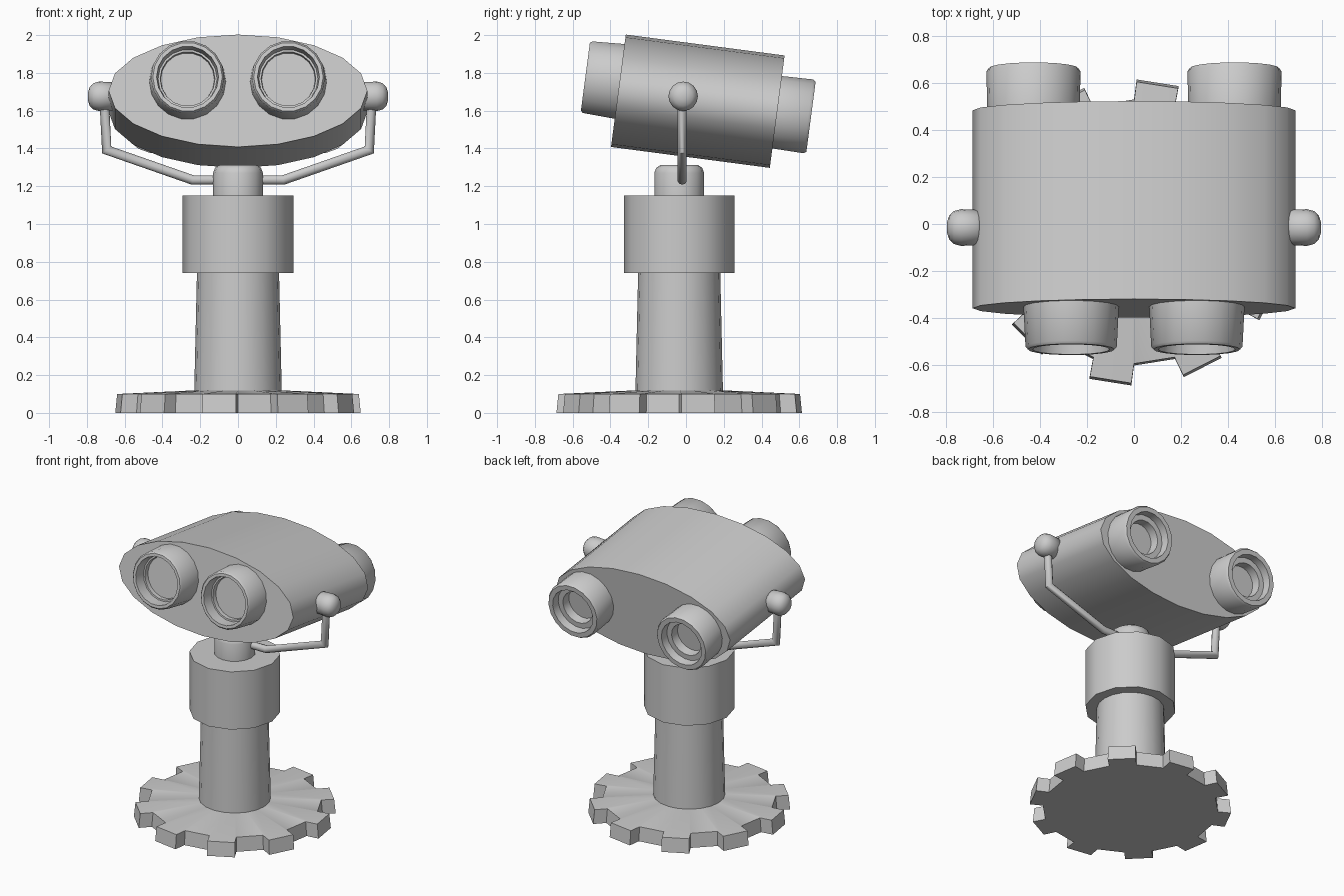
import bpy, math
from mathutils import Matrix, Vector

if "Cube" in bpy.data.objects:
    bpy.data.objects.remove(bpy.data.objects["Cube"])

YC = -0.036                     # centre line of the pedestal
TILT = Matrix.Translation((0, 0.0625, 1.65)) @ Matrix.Rotation(math.radians(-7.5), 4, 'X')


def make(name, verts, faces, mat=None, angle=40):
    me = bpy.data.meshes.new(name)
    me.from_pydata(verts, [], faces)
    if mat:
        me.transform(mat)
    ob = bpy.data.objects.new(name, me)
    bpy.context.collection.objects.link(ob)
    bpy.ops.object.select_all(action='DESELECT')
    ob.select_set(True)
    bpy.context.view_layer.objects.active = ob
    bpy.ops.object.mode_set(mode='EDIT')
    bpy.ops.mesh.select_all(action='SELECT')
    bpy.ops.mesh.normals_make_consistent(inside=False)
    bpy.ops.object.mode_set(mode='OBJECT')
    bpy.ops.object.shade_smooth_by_angle(angle=math.radians(angle))
    return ob


def stack(name, rings, mat=None, angle=40):
    """Bridge equal rings of points and cap both ends."""
    n = len(rings[0])
    verts = [p for r in rings for p in r]
    faces = [(k * n + i, k * n + (i + 1) % n, (k + 1) * n + (i + 1) % n, (k + 1) * n + i)
             for k in range(len(rings) - 1) for i in range(n)]
    faces += [tuple(reversed(range(n))), tuple(range(len(verts) - n, len(verts)))]
    return make(name, verts, faces, mat, angle)


def lathe(name, profile, n, mat=None, sx=1, sy=1, angle=40):
    """Revolve (radius, height) points about z."""
    rings = [[(r * sx * math.cos(2 * math.pi * i / n), r * sy * math.sin(2 * math.pi * i / n), h)
              for i in range(n)] for r, h in profile]
    return stack(name, rings, mat, angle)


# toothed foot plate
def gear(ro, ri, z):
    pts = []
    for t in range(10):
        c = 261 + 36 * t
        for r, a in ((ri, -9), (ro, -8), (ro, 8), (ri, 9)):
            a = math.radians(c + a)
            pts.append((r * math.cos(a), r * math.sin(a) + YC, z))
    return pts


plate_rings = [gear(0.65, 0.565, 0), gear(0.64, 0.557, 0.1), gear(0.22, 0.22, 0.12)]
stack("foot_plate", plate_rings, angle=25)

# pedestal
base = Matrix.Translation((0, YC, 0))
lathe("column", [(0.232, 0.1), (0.217, 0.76)], 20, base)
lathe("collar", [(0.293, 0.74), (0.293, 1.15)], 12, base)
lathe("neck", [(0.132, 1.14), (0.132, 1.27), (0.122, 1.297), (0.1, 1.312)], 16, base, angle=50)

# tilted oval housing
to_y = Matrix.Rotation(math.radians(-90), 4, 'X')
to_front = Matrix.Rotation(math.radians(90), 4, 'X')
lathe("housing", [(1, -0.424), (1, 0.424)], 20, TILT @ to_y, sx=0.685, sy=0.3)

# eyepieces, objective tubes, pivot knobs and yoke arms on both sides
eyepiece = [(0.203, 0.415), (0.194, 0.595), (0.184, 0.607), (0.164, 0.607),
            (0.156, 0.53), (0.145, 0.53), (0.142, 0.5), (0.01, 0.5)]
objective = [(0.196, 0.415), (0.2, 0.59), (0.19, 0.605), (0.157, 0.605),
             (0.152, 0.55), (0.115, 0.55), (0.11, 0.49), (0.01, 0.49)]
knob = [(0.05, 0.645), (0.075, 0.665), (0.078, 0.735), (0.07, 0.765), (0.05, 0.785), (0.02, 0.795)]
for s, side in ((-1, "left"), (1, "right")):
    lathe("eyepiece_" + side, eyepiece, 18,
          TILT @ Matrix.Translation((s * 0.267, 0, 0.05)) @ to_front)
    lathe("objective_" + side, objective, 18,
          TILT @ Matrix.Translation((s * 0.427, 0, -0.003)) @ to_y)
    lathe("pivot_knob_" + side, knob, 16,
          Matrix.Translation((0, -0.015, 1.676)) @ Matrix.Rotation(s * math.pi / 2, 4, 'Y'), angle=60)

    # bent rod swept with mitred corners
    path = [Vector(p) for p in ((s * 0.708, -0.02, 1.65), (s * 0.695, -0.02, 1.392),
                                (s * 0.24, -0.02, 1.233), (0, -0.02, 1.233))]
    rings = []
    for i, p in enumerate(path):
        d0 = (p - path[max(i - 1, 0)]).normalized()
        d1 = (path[min(i + 1, 3)] - p).normalized()
        d = (d0 + d1).normalized()
        side_v = d.cross(Vector((0, 1, 0)))
        stretch = 1 / max(d.dot(d1 if i < 3 else d0), 0.5)
        rings.append([p + 0.025 * (side_v * math.cos(a) * stretch + Vector((0, 1, 0)) * math.sin(a))
                      for a in (2 * math.pi * k / 10 for k in range(10))])
    stack("yoke_arm_" + side, rings)
